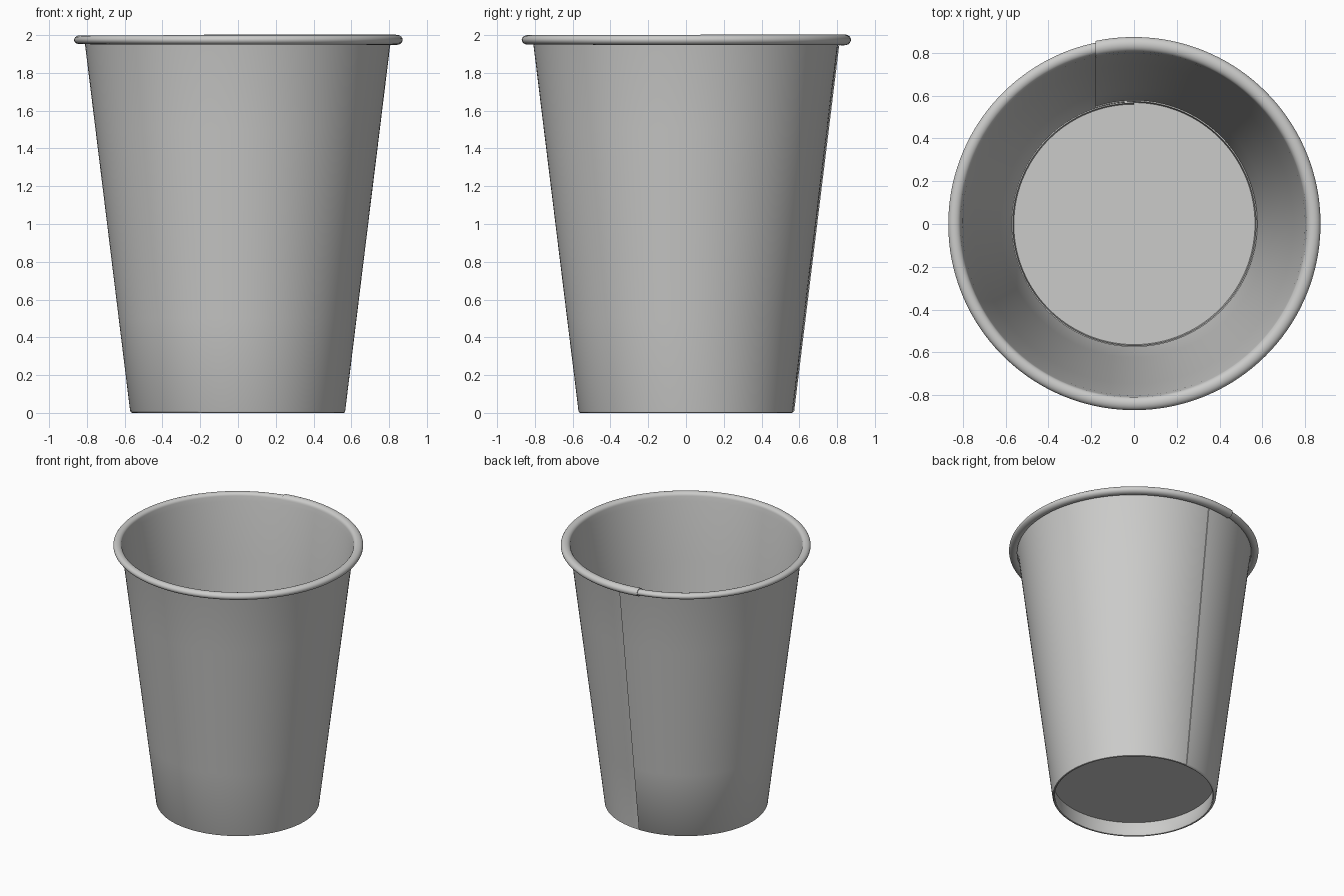
import bpy, bmesh, math

if "Cube" in bpy.data.objects:
    bpy.data.objects.remove(bpy.data.objects["Cube"])

THICK = 0.006
paper = bpy.data.materials.new("light grey paper")
paper.diffuse_color = (0.6, 0.6, 0.59, 1)
paper.use_nodes = True
paper.node_tree.nodes["Principled BSDF"].inputs["Base Color"].default_value = paper.diffuse_color


def finish(bm, name):
    mesh = bpy.data.meshes.new(name)
    bm.to_mesh(mesh)
    bm.free()
    ob = bpy.data.objects.new(name, mesh)
    bpy.context.collection.objects.link(ob)
    mesh.materials.append(paper)
    bpy.ops.object.select_all(action='DESELECT')
    ob.select_set(True)
    bpy.context.view_layer.objects.active = ob
    return ob


def wall_r(z):
    return 0.565 + 0.123 * z


def profile(off):
    """Cross-section of the sheet: inner fold, wall, rolled rim."""
    pts = [(wall_r(z) - 0.013 - off, z) for z in (0.16, 0.08, 0.012)]
    pts += [(0.555, 0.0045), (0.560, 0.003), (0.5635, 0.0045)]
    pts += [(wall_r(z) + off, z) for z in (0.012, 0.5, 1.0, 1.5, 1.94)]
    a, b = 0.028 - off, 0.022 - off
    for i in range(19):
        t = math.radians(180 - 18 * i)
        pts.append((0.839 + a * math.cos(t), 1.975 + b * math.sin(t)))
    return pts


# wrapped sheet: spirals slightly outward and overlaps itself at the back
N = 144
bm = bmesh.new()
cols = []
for i in range(N + 1):
    f = i / N
    col = []
    for r, z in profile(0.004 * (2 * f - 1)):
        start = math.pi / 2 + math.asin(0.18 / r)
        t = start + (-1.5 * math.pi - start) * f
        col.append(bm.verts.new((r * math.cos(t), r * math.sin(t), z)))
    cols.append(col)
for c, d in zip(cols, cols[1:]):
    for k in range(len(c) - 1):
        bm.faces.new((c[k], c[k + 1], d[k + 1], d[k]))
bmesh.ops.recalc_face_normals(bm, faces=bm.faces)
wall = finish(bm, "cup_wall")
sol = wall.modifiers.new("thickness", 'SOLIDIFY')
sol.thickness = THICK
sol.offset = 0
bpy.ops.object.modifier_apply(modifier=sol.name)
bpy.ops.object.shade_smooth_by_angle(angle=math.radians(40))

# recessed floor disc
bm = bmesh.new()
bmesh.ops.create_cone(bm, cap_ends=True, segments=N, radius1=0.572,
                      radius2=0.572, depth=THICK)
bmesh.ops.translate(bm, verts=bm.verts, vec=(0, 0, 0.115))
finish(bm, "cup_floor")
bpy.ops.object.shade_smooth_by_angle(angle=math.radians(40))
